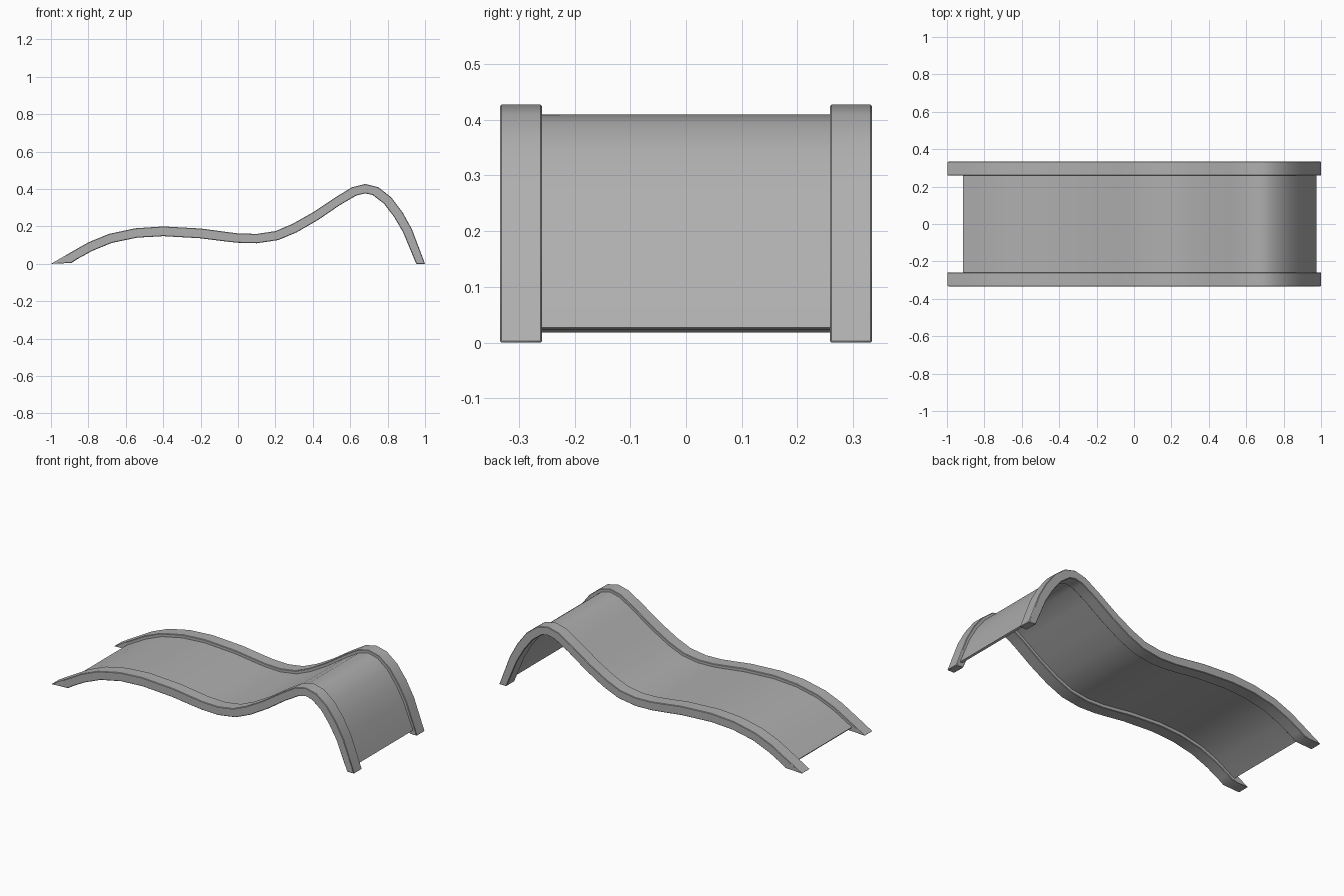
import bpy, bmesh, math

if "Cube" in bpy.data.objects:
    bpy.data.objects.remove(bpy.data.objects["Cube"])

# Side profile of the wavy rails: matching upper and lower points (x, z)
TOP = [(-1, 0), (-.9, .058), (-.8, .115), (-.69, .16), (-.55, .19), (-.4, .2), (-.2, .189),
       (-.08, .173), (0, .163), (.1, .16), (.2, .175), (.29, .213), (.4, .275), (.52, .355),
       (.61, .41), (.68, .427), (.75, .41), (.82, .355), (.88, .275), (.93, .185), (1, 0)]
LOW = [(-.89, .005), (-.86, .025), (-.78, .069), (-.675, .112), (-.54, .14), (-.4, .148), (-.205, .137),
       (-.085, .122), (-.005, .113), (.1, .11), (.215, .127), (.315, .169), (.43, .236), (.546, .315),
       (.632, .365), (.68, .377), (.72, .368), (.78, .322), (.835, .25), (.882, .17), (.953, 0)]

# Mid grey finish shared by all parts
grey = bpy.data.materials.new("mid_grey")
grey.diffuse_color = (.43, .43, .43, 1)
grey.use_nodes = True
grey.node_tree.nodes["Principled BSDF"].inputs["Base Color"].default_value = grey.diffuse_color


def mix(t):
    """Profile line between the upper and lower rail curves."""
    return [(a[0] + (b[0] - a[0]) * t, a[1] + (b[1] - a[1]) * t) for a, b in zip(TOP, LOW)]


def slab(name, upper, lower, y0, y1, bevel=0):
    """Sweep a curved strip of given upper and lower lines across y."""
    bm = bmesh.new()
    rings = []
    for u, l in zip(upper, lower):
        rings.append([bm.verts.new(c) for c in ((u[0], y0, u[1]), (u[0], y1, u[1]),
                                                (l[0], y1, l[1]), (l[0], y0, l[1]))])
    for a, b in zip(rings, rings[1:]):
        for k in range(4):
            j = (k + 1) % 4
            bm.faces.new((a[k], a[j], b[j], b[k]))
    bm.faces.new(rings[0])
    bm.faces.new(rings[-1])
    bmesh.ops.recalc_face_normals(bm, faces=bm.faces)
    me = bpy.data.meshes.new(name)
    bm.to_mesh(me)
    bm.free()
    me.materials.append(grey)
    ob = bpy.data.objects.new(name, me)
    bpy.context.collection.objects.link(ob)
    bpy.ops.object.select_all(action='DESELECT')
    ob.select_set(True)
    bpy.context.view_layer.objects.active = ob
    bpy.ops.object.shade_smooth_by_angle(angle=math.radians(35))
    if bevel:
        m = ob.modifiers.new("soft_edges", 'BEVEL')
        m.width = bevel
        m.segments = 1
        m.limit_method = 'ANGLE'
        m.angle_limit = math.radians(50)
    return ob


# Thick side rails
slab("front_rail", TOP, LOW, -.334, -.258, .003)
slab("back_rail", TOP, LOW, .258, .334, .003)

# Thin seat panel recessed between the rails, stopping short of the floor
seat_up = [(-.915, .03)] + mix(.36)[2:-1] + [(.975, .027)]
seat_low = [(-.905, .018)] + mix(.6)[2:-1] + [(.963, .023)]
slab("seat_panel", seat_up, seat_low, -.26, .26)
